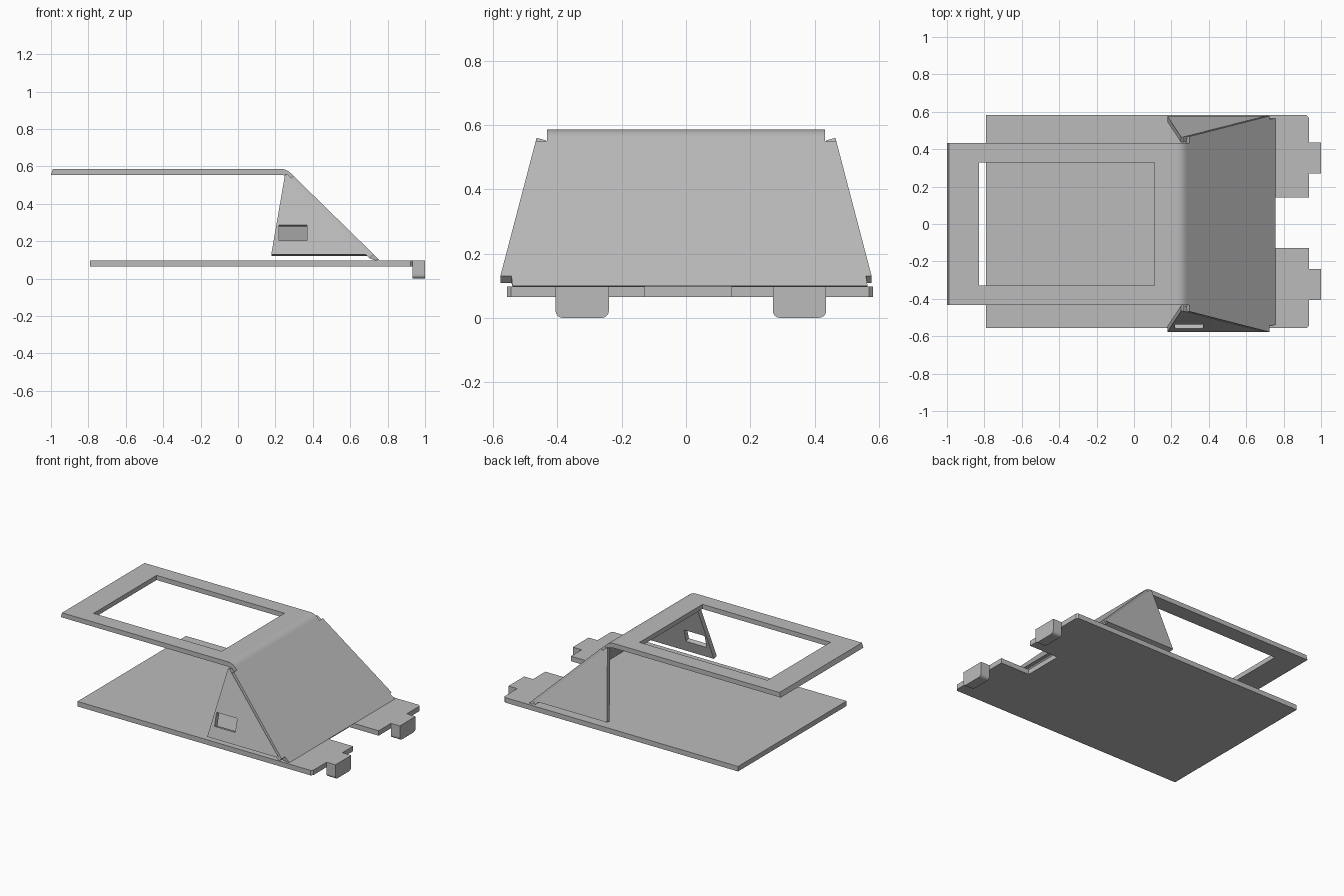
import bpy
import bmesh
import math
from mathutils import Vector

if "Cube" in bpy.data.objects:
    bpy.data.objects.remove(bpy.data.objects["Cube"], do_unlink=True)

COLOR = (0.5, 0.5, 0.5, 1)
metal = bpy.data.materials.new("sheet_grey")
metal.use_nodes = True
metal.diffuse_color = COLOR
metal.node_tree.nodes["Principled BSDF"].inputs["Base Color"].default_value = COLOR

T = 0.031                                  # sheet thickness


def sheet(name, outline, offset, hole=None, far=None):
    """Solid from an outline pushed along offset; a hole needs as many corners as the outline."""
    bm = bmesh.new()
    offset = Vector(offset)

    def loop(points, shift):
        return [bm.verts.new(Vector(p) + shift) for p in points]

    def band(a, b):
        for i in range(len(a)):
            j = (i + 1) % len(a)
            bm.faces.new((a[i], a[j], b[j], b[i]))

    near = loop(outline, Vector())
    back = loop(far or outline, offset)
    band(near, back)
    if hole:
        near_hole, back_hole = loop(hole, Vector()), loop(hole, offset)
        band(near_hole, back_hole)
        band(near, near_hole)
        band(back, back_hole)
    else:
        bm.faces.new(near)
        bm.faces.new(back)
    bmesh.ops.recalc_face_normals(bm, faces=bm.faces)
    mesh = bpy.data.meshes.new(name)
    bm.to_mesh(mesh)
    bm.free()
    mesh.materials.append(metal)
    ob = bpy.data.objects.new(name, mesh)
    bpy.context.collection.objects.link(ob)
    return ob


def rect(x0, x1, y0, y1, z):
    return [(x0, y0, z), (x0, y1, z), (x1, y1, z), (x1, y0, z)]


# Base plate with a notch in its right-hand end
R = 0.012
base = [(-0.79, -0.557), (0.935 - R, -0.557), (0.935, -0.557 + R), (0.935, -0.128),
        (0.72, -0.128), (0.72, 0.141), (0.935, 0.141), (0.935, 0.582 - R),
        (0.935 - R, 0.582), (-0.79, 0.582)]
sheet("base_plate", [(x, y, 0.098) for x, y in base], (0, 0, -0.033))

# Hook tabs with rounded lower corners
for name, y0, y1 in (("right_hook", -0.406, -0.24), ("left_hook", 0.27, 0.436)):
    r = 0.022
    profile = [(y0, 0.098)]
    for cy, start in ((y0 + r, math.pi), (y1 - r, 1.5 * math.pi)):
        for k in range(6):
            a = start + k * math.pi / 10
            profile.append((cy + r * math.cos(a), r + r * math.sin(a)))
    profile.append((y1, 0.098))
    sheet(name, [(0.934, y, z) for y, z in profile], (0.066, 0, 0))

# Upper frame with its window and slightly slanted end
W = 0.433
sheet("upper_frame", rect(-0.99, 0.23, -W, W, 0.586), (0, 0, -T),
      rect(-0.83, 0.11, -0.33, 0.33, 0.586), rect(-1.0, 0.23, -W, W, 0.586))

# Rounded bend between frame and slope
slope = Vector((0.47, 0, -0.46)).normalized()
normal = Vector((-slope.z, 0, slope.x))
inner_r = 0.04
angle = math.atan2(normal.x, normal.z)
center = Vector((0.23, 0, 0.586 - T - inner_r))
arc = [center + Vector((math.sin(angle * k / 6), 0, math.cos(angle * k / 6))) * (inner_r + T)
       for k in range(7)]
inner = [center + (p - center) * (inner_r / (inner_r + T)) for p in reversed(arc)]
bend = sheet("bend", [p - Vector((0, W, 0)) for p in arc + inner], (0, 2 * W, 0))
bpy.ops.object.select_all(action="DESELECT")
bend.select_set(True)
bpy.context.view_layer.objects.active = bend
bpy.ops.object.shade_smooth_by_angle(angle=math.radians(30))


# Sloped face, widening downwards, with relief steps at top and bottom
def half_width(z):
    return 0.465 + (0.56 - z) * 0.262


top = arc[-1]


def slope_x(z):
    return top.x + (top.z - z) * slope.x / -slope.z


edge = [(W, top.z), (W, 0.55), (half_width(0.55), 0.55), (half_width(0.13), 0.13)]
left = edge + [(0.56, 0.13), (0.565, 0.099)]
right = edge + [(0.543, 0.13), (0.54, 0.099)]
outline = [(slope_x(z), y, z) for y, z in left]
outline += [(slope_x(z), -y, z) for y, z in reversed(right)]
far = [p if p[2] > 0.1 else (p[0] - 0.002, p[1], p[2] + 0.021) for p in outline]
sheet("sloped_face", outline, -normal * T, far=far)

# Leaning triangular side flaps; only the right one has a slot
flap = [(0.178, 0.13), (0.252, 0.56), (0.262, 0.56), (0.705, 0.13)]
slot = [(0.218, 0.203), (0.218, 0.287), (0.37, 0.287), (0.37, 0.203)]
for name, s in (("right_flap", -1), ("left_flap", 1)):
    def lean(points):
        return [(x, s * half_width(z), z) for x, z in points]
    inward = Vector((0, -s, -0.262)).normalized() * T
    sheet(name, lean(flap), inward, lean(slot) if s < 0 else None)
